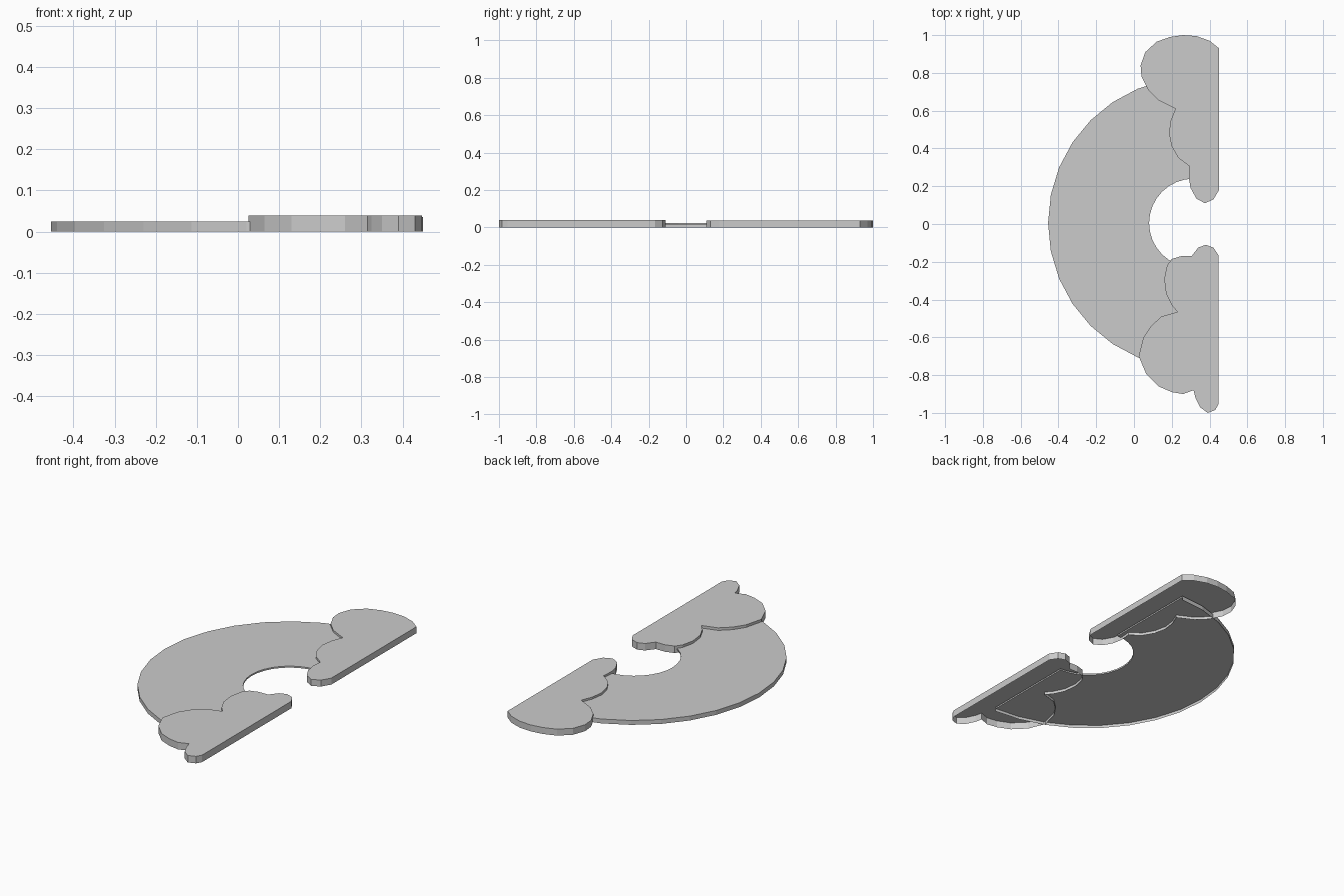
import bpy, bmesh, math

if "Cube" in bpy.data.objects:
    bpy.data.objects.remove(bpy.data.objects["Cube"])


def finish(name, bm):
    bmesh.ops.remove_doubles(bm, verts=bm.verts, dist=1e-5)
    me = bpy.data.meshes.new(name)
    bm.to_mesh(me)
    bm.free()
    ob = bpy.data.objects.new(name, me)
    bpy.context.collection.objects.link(ob)
    return ob


def wall(bm, pts, z0, z1):
    # vertical strip along a path, outside on the right of travel
    for (ax, ay), (bx, by) in zip(pts, pts[1:]):
        bm.faces.new([bm.verts.new(c) for c in
                      ((ax, ay, z0), (bx, by, z0), (bx, by, z1), (ax, ay, z1))])


def cloud(name, pts, height):
    # open-bottomed shell: top plate with walls; points run counter-clockwise
    bm = bmesh.new()
    wall(bm, pts + pts[:1], 0, height)
    bm.faces.new([bm.verts.new((x, y, height)) for x, y in pts])
    return finish(name, bm)


def arc(r, n=16, cx=0.315, cy=0.005):
    return [(cx + r * math.cos(a), cy + r * math.sin(a))
            for a in (math.pi / 2 + math.pi * i / n for i in range(n + 1))]


# Rainbow arch: thin half ring with a deeper outer rim
TOP, UNDER = 0.0245, 0.016
outer, inner = arc(0.77), arc(0.235)
bm = bmesh.new()
wall(bm, outer, 0, TOP)
wall(bm, inner[::-1], UNDER, TOP)
wall(bm, [inner[0], outer[0]], UNDER, TOP)
wall(bm, [outer[-1], inner[-1]], UNDER, TOP)
for i in range(16):
    quad = [outer[i], outer[i + 1], inner[i + 1], inner[i]]
    bm.faces.new([bm.verts.new((x, y, TOP)) for x, y in quad])
    bm.faces.new([bm.verts.new((x, y, UNDER)) for x, y in reversed(quad)])
finish("rainbow_arch", bm)

# Back cloud
cloud("back_cloud", [
    (0.45, 0.93), (0.40, 0.97), (0.33, 0.995), (0.26, 1.0), (0.19, 0.99),
    (0.12, 0.965), (0.06, 0.91), (0.035, 0.84), (0.04, 0.78), (0.075, 0.71),
    (0.13, 0.655), (0.22, 0.61), (0.195, 0.55), (0.185, 0.48), (0.20, 0.41),
    (0.235, 0.35), (0.295, 0.305), (0.29, 0.245), (0.30, 0.19), (0.33, 0.135),
    (0.375, 0.11), (0.42, 0.13), (0.45, 0.18)], 0.036)

# Front cloud
cloud("front_cloud", [
    (0.447, -0.165), (0.42, -0.125), (0.38, -0.11), (0.34, -0.125),
    (0.305, -0.17), (0.25, -0.17), (0.20, -0.185), (0.175, -0.22),
    (0.16, -0.29), (0.17, -0.37), (0.20, -0.43), (0.23, -0.465),
    (0.145, -0.49), (0.09, -0.54), (0.05, -0.60), (0.025, -0.70),
    (0.065, -0.795), (0.13, -0.86), (0.20, -0.89), (0.26, -0.90),
    (0.315, -0.88), (0.325, -0.92), (0.35, -0.97), (0.39, -1.0),
    (0.43, -0.985), (0.447, -0.955)], 0.039)
